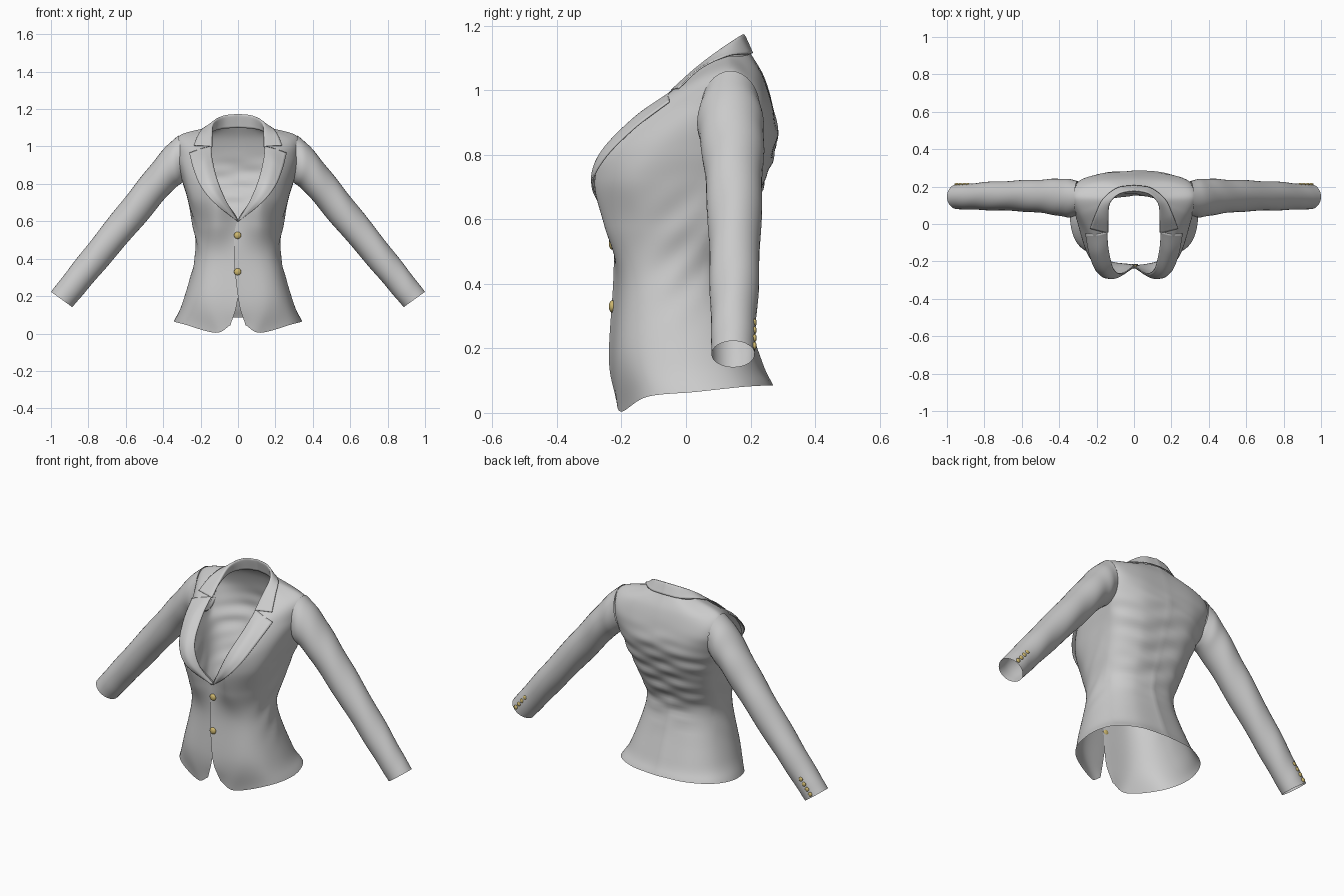
import bpy, bmesh, math
from mathutils import Vector as V

if "Cube" in bpy.data.objects:
    bpy.data.objects.remove(bpy.data.objects["Cube"])


def spline(pts, n):
    """Smooth curve through the points, n steps per span."""
    p = [V(q) for q in pts]
    p = [p[0] * 2 - p[1]] + p + [p[-1] * 2 - p[-2]]
    out = []
    for i in range(1, len(p) - 2):
        a, b, c, d = p[i - 1:i + 3]
        for k in range(n):
            t = k / n
            out.append(0.5 * (2 * b + (c - a) * t + (2 * a - 5 * b + 4 * c - d) * t * t
                              + (3 * b - a - 3 * c + d) * t ** 3))
    return out + [p[-2].copy()]


def loft(rows, nu, nv):
    """Smooth grid through rows of control points."""
    cols = [spline(c, nv) for c in zip(*[spline(r, nu) for r in rows])]
    return [list(r) for r in zip(*cols)]


def make(name, grids, drop=None, thick=0):
    bm = bmesh.new()
    for g in grids:
        vs = [[bm.verts.new(p) for p in r] for r in g]
        for a, b in zip(vs, vs[1:]):
            for i in range(len(a) - 1):
                bm.faces.new((a[i], a[i + 1], b[i + 1], b[i]))
    bmesh.ops.remove_doubles(bm, verts=bm.verts, dist=1e-4)
    if drop:
        bad = [f for f in bm.faces if drop(f.calc_center_median())]
        bmesh.ops.delete(bm, geom=bad, context='FACES')
    bmesh.ops.recalc_face_normals(bm, faces=bm.faces)
    for f in bm.faces:
        f.smooth = True
    me = bpy.data.meshes.new(name)
    bm.to_mesh(me)
    bm.free()
    ob = bpy.data.objects.new(name, me)
    bpy.context.collection.objects.link(ob)
    if thick:
        m = ob.modifiers.new("thickness", 'SOLIDIFY')
        m.thickness, m.offset = thick, 0
    return ob


def flip(rows, s):
    return [[V((p[0] * s, p[1], p[2])) for p in r] for r in rows]


def hoop(z, w, yf, yb, p=0.85):
    """Half ring from centre front to centre back."""
    r = []
    for i in range(7):
        a = math.pi * i / 6
        c = math.cos(a)
        r.append((w * abs(math.sin(a)) ** p,
                  (yf + yb) / 2 - (yb - yf) / 2 * math.copysign(abs(c) ** p, c), z))
    r[0], r[6] = (0, yf, z), (0, yb, z)
    return r


# Body: half rings from front edge to centre back, hem up to neck
hem = [(.04, -.218, .045), (.12, -.2, .004), (.29, -.12, .05), (.342, .03, .065),
       (.30, .17, .08), (.17, .25, .085), (0, .27, .085)]
lower = [hem, hoop(.17, .295, -.235, .232), hoop(.42, .228, -.221, .155),
         [(0, -.222, .59), (.12, -.25, .58), (.215, -.14, .58), (.243, .02, .58),
          (.22, .12, .58), (.13, .185, .58), (0, .195, .58)]]
upper = [[(.065, -.262, .71), (.14, -.278, .72), (.245, -.16, .72), (.27, .05, .72),
          (.25, .17, .72), (.15, .235, .72), (0, .245, .72)],
         [(.11, -.237, .82), (.19, -.228, .82), (.275, -.09, .82), (.30, .13, .82),
          (.28, .205, .83), (.17, .268, .84), (0, .285, .85)],
         [(.137, -.125, .93), (.21, -.11, .94), (.293, .0, .94), (.333, .14, .95),
          (.30, .225, .95), (.18, .265, .94), (0, .272, .94)],
         [(.142, -.01, 1.03), (.215, .01, 1.03), (.28, .06, 1.04), (.318, .14, 1.054),
          (.28, .2, 1.04), (.17, .234, 1.04), (0, .243, 1.04)],
         [(.142, .06, 1.085), (.15, .08, 1.092), (.155, .11, 1.1), (.15, .135, 1.105),
          (.13, .165, 1.105), (.07, .192, 1.11), (0, .2, 1.115)]]


def crease(p):
    """Soft sideways folds across the back, slanting drag lines at the sides."""
    m = max(0, min(1, (p.y - .05) / .1)) * math.exp(-((p.z - .62) / .27) ** 4)
    p.y += m * .0035 * (math.sin(58 * p.z + 9 * p.x + 1.5 * math.sin(11 * p.x))
                        + .7 * math.sin(83 * p.z - 14 * p.x))
    if p.y < .06:
        side = math.exp(-((p.y + .02) / .09) ** 2) * math.exp(-((p.z - .5) / .2) ** 4)
        p.x += math.copysign(.003, p.x) * side * math.sin(45 * p.z - 40 * p.y)
    return p


halves = []
for s in (1, -1):
    rows = [list(r) for r in lower + upper]
    for k, dx in ((1, .004), (2, -.022), (3, -.008)):   # front overlap, one side on top
        x, y, z = rows[k][0]
        rows[k][0] = (dx, y - .004 * s, z)
    halves.append([[crease(p) for p in r] for r in loft(flip(rows, s), 9, 10)])
make("jacket_body", halves,
     lambda c: abs(c.x) > .26 and ((c.y - .14) / .085) ** 2 + ((c.z - .94) / .10) ** 2 < 1)

# Sleeves: upper edge and lower edge (x, z), centre y, half depth
sleeve = [((.318, 1.06), (.285, .82), .138, .092), ((.392, .992), (.31, .797), .138, .103),
          ((.49, .872), (.365, .75), .145, .096), ((.62, .708), (.495, .596), .15, .085),
          ((.80, .48), (.685, .376), .15, .077), ((.93, .313), (.815, .224), .147, .07),
          ((1.0, .223), (.886, .141), .146, .067)]


def sleeve_grid(s):
    rows = []
    for (tx, tz), (bx, bz), cy, d in sleeve:
        r = []
        for i in range(33):
            a = math.tau * i / 32
            c = math.cos(a) / 2
            r.append((((tx + bx) / 2 + (tx - bx) * c) * s, cy + d * math.sin(a),
                      (tz + bz) / 2 + (tz - bz) * c))
        rows.append(r)
    g = loft(rows, 1, 10)
    for j, r in enumerate(g):      # faint cloth folds, none at the ends
        m = .002 * math.sin(math.pi * j / (len(g) - 1))
        for i, p in enumerate(r):
            a = math.tau * i / 32
            w = m * math.sin(j * .55 + 3 * math.sin(a) + 2 * math.cos(a))
            p.y += w * math.sin(a)
            p.z += w * math.cos(a)
    return g


for s, n in ((1, "left"), (-1, "right")):
    make(n + "_sleeve", [sleeve_grid(s)])

# Lapels: roll line, raised middle, outer edge with pointed tip
lapel = [[(.0, -.223, .60), (.065, -.265, .71), (.11, -.24, .82), (.137, -.128, .93), (.143, -.04, 1.0)],
         [(.003, -.233, .60), (.095, -.288, .707), (.152, -.268, .80), (.185, -.165, .91), (.195, -.052, .988)],
         [(.006, -.235, .602), (.128, -.29, .70), (.198, -.255, .785), (.238, -.163, .88), (.26, -.052, .965)]]
# Collar: neck seam, folded top, fall edge; centre back to front end
collar = [[(0, .192, 1.10), (.08, .176, 1.095), (.137, .12, 1.08), (.146, .04, 1.05), (.15, -.03, .99)],
          [(0, .178, 1.172), (.08, .162, 1.162), (.132, .11, 1.128), (.143, .03, 1.067), (.145, -.045, 1.0)],
          [(0, .206, 1.115), (.09, .192, 1.112), (.168, .13, 1.107), (.208, .048, 1.07), (.236, -.024, 1.006)]]
for s, n in ((1, "left"), (-1, "right")):
    make(n + "_lapel", [loft(flip(lapel, s), 10, 5)], thick=.005)
make("collar", [loft(flip(collar, s), 10, 7) for s in (1, -1)], thick=.005)

# Gold buttons
gold = bpy.data.materials.new("gold")
gold.diffuse_color = (.62, .48, .16, 1)
gold.use_nodes = True
gold.node_tree.nodes["Principled BSDF"].inputs["Base Color"].default_value = gold.diffuse_color


def button(name, loc, r):
    bpy.ops.mesh.primitive_uv_sphere_add(segments=20, ring_count=10, radius=r, location=loc)
    o = bpy.context.object
    o.name, o.scale = name, (1, .6, 1)
    o.data.materials.append(gold)
    bpy.ops.object.shade_smooth()


for z in (.525, .33):
    button("front_button", (-.002, -.228, z), .019)
for s in (1, -1):
    for i in range(4):
        button("cuff_button", (s * (.948 - .02 * i), .212, .208 + .024 * i), .012)
